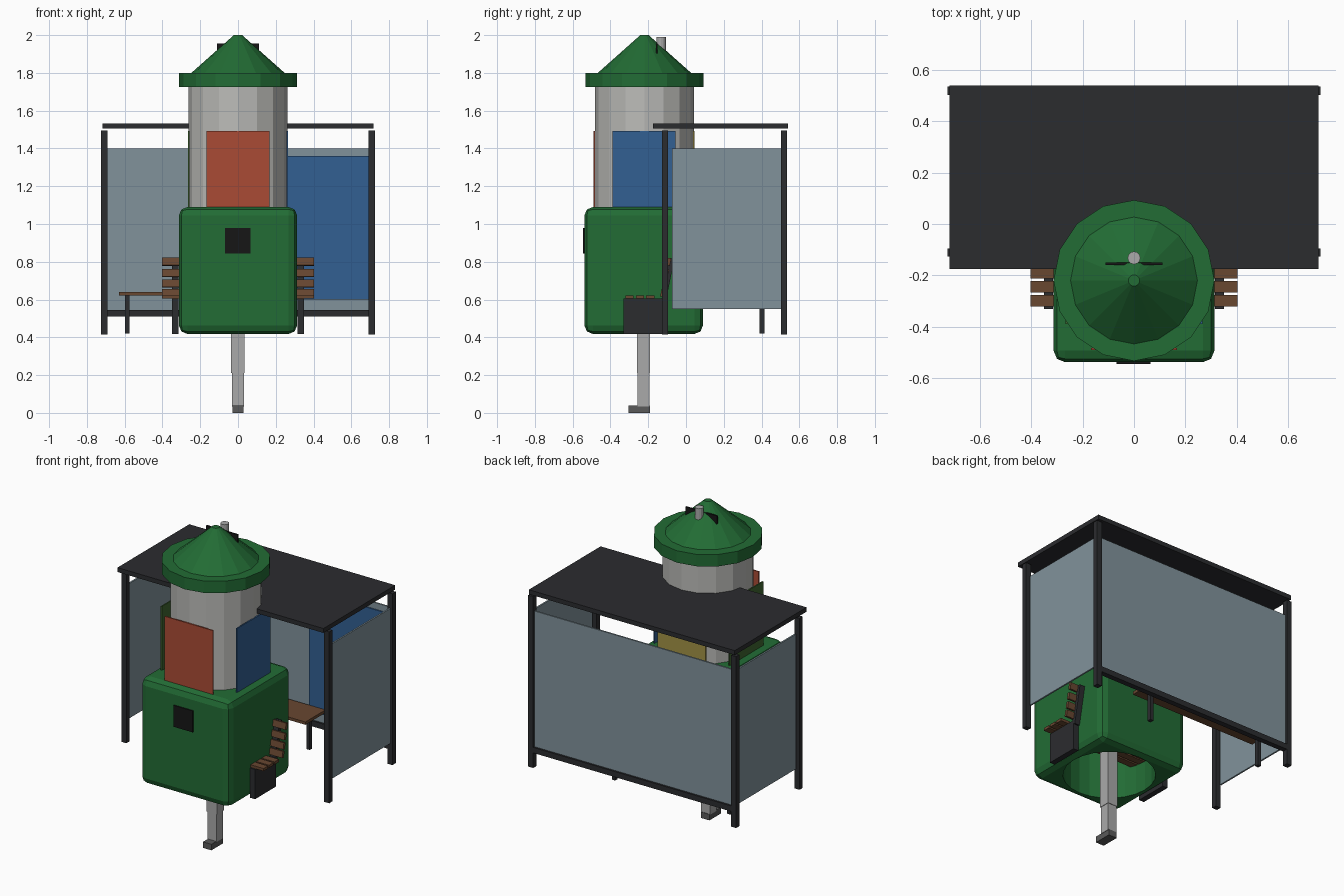
import bpy, math

if "Cube" in bpy.data.objects:
    bpy.data.objects.remove(bpy.data.objects["Cube"])


def material(name, r, g, b):
    m = bpy.data.materials.new(name)
    m.diffuse_color = (r, g, b, 1)
    m.use_nodes = True
    m.node_tree.nodes["Principled BSDF"].inputs["Base Color"].default_value = m.diffuse_color
    return m


GREEN = material("green", 0.016, 0.15, 0.035)
DARK = material("dark", 0.024, 0.025, 0.028)
BLACK = material("black", 0.008, 0.008, 0.008)
GLASS = material("glass", 0.22, 0.29, 0.33)
WOOD = material("wood", 0.14, 0.063, 0.03)
RED = material("red", 0.4, 0.07, 0.035)
BLUE = material("blue", 0.032, 0.115, 0.29)
YELLOW = material("yellow", 0.36, 0.29, 0.06)
LEAF = material("leaf", 0.05, 0.13, 0.03)
STEEL = material("steel", 0.4, 0.4, 0.4)
IRON = material("iron", 0.1, 0.1, 0.1)
PLASTER = material("plaster", 0.5, 0.5, 0.48)


def finish(o, name, mat):
    o.name = name
    o.data.materials.clear()
    o.data.materials.append(mat)
    return o


def box(name, x, y, z, mat):
    """Box from (min, max) pairs on each axis."""
    bpy.ops.mesh.primitive_cube_add(size=1, location=[(a + b) / 2 for a, b in (x, y, z)])
    o = bpy.context.object
    o.scale = [b - a for a, b in (x, y, z)]
    bpy.ops.object.transform_apply(location=False, rotation=False, scale=True)
    return finish(o, name, mat)


def cone(name, y, r1, r2, z0, z1, mat, sides=16):
    bpy.ops.mesh.primitive_cone_add(vertices=sides, radius1=r1, radius2=r2, depth=z1 - z0,
                                    location=(0, y, (z0 + z1) / 2))
    return finish(bpy.context.object, name, mat)


CY = -0.22  # tower axis

# Rounded base, open underneath
base = box("base_block", (-0.313, 0.313), (-0.538, 0.09), (0.418, 1.09), GREEN)
bev = base.modifiers.new("round", "BEVEL")
bev.width, bev.segments = 0.045, 2
cutter = cone("base_cutter", CY, 0.265, 0.265, 0.3, 0.72, GREEN, 24)
cutter.hide_render = True
cutter.hide_viewport = True
cut = base.modifiers.new("hollow", "BOOLEAN")
cut.operation, cut.object, cut.solver = "DIFFERENCE", cutter, "EXACT"
box("base_hatch", (-0.068, 0.065), (-0.545, -0.53), (0.845, 0.98), BLACK)

# Column, cap ring and conical roof
cone("column", CY, 0.263, 0.263, 1.05, 1.74, PLASTER)
cone("cap_ring", CY, 0.313, 0.313, 1.725, 1.80, GREEN)
cone("cap_cone", CY, 0.247, 0.022, 1.80, 2.0, GREEN)
cone("cap_pin", -0.132, 0.025, 0.025, 1.89, 1.99, STEEL, 12)
box("cap_bar", (-0.11, 0.11), (-0.16, -0.15), (1.90, 1.955), BLACK)

# Posters around the column
PZ = (1.08, 1.493)
box("poster_front", (-0.168, 0.168), (-0.49, -0.482), PZ, RED)
box("poster_back", (-0.168, 0.168), (0.036, 0.044), PZ, YELLOW)
box("poster_right", (0.258, 0.266), (-0.39, -0.055), PZ, BLUE)
box("poster_left", (-0.266, -0.258), (-0.39, -0.055), PZ, LEAF)

# Drain pipe below the base
box("pipe_upper", (-0.036, 0.034), (-0.26, -0.19), (0.21, 0.73), STEEL)
box("pipe_lower", (-0.033, 0.031), (-0.257, -0.193), (0.035, 0.21), STEEL)
box("pipe_foot", (-0.03, 0.028), (-0.305, -0.19), (0, 0.038), IRON)

# Shelter: roof, posts, rail and glass
box("shelter_roof", (-0.718, 0.718), (-0.175, 0.54), (1.505, 1.533), DARK)
for sx, side in ((-1, "left"), (1, "right")):
    xs = sorted((sx * 0.69, sx * 0.725))
    box(f"front_post_{side}", xs, (-0.127, -0.095), (0.415, 1.495), DARK)
    box(f"back_post_{side}", xs, (0.502, 0.536), (0.415, 1.495), DARK)
    gx = sorted((sx * 0.703, sx * 0.713))
    box(f"side_glass_{side}", gx, (-0.075, 0.502), (0.55, 1.40), GLASS)
box("back_rail", (-0.69, 0.69), (0.502, 0.536), (0.51, 0.545), DARK)
box("back_glass", (-0.69, 0.69), (0.514, 0.524), (0.545, 1.40), GLASS)
box("back_poster", (0.14, 0.69), (0.506, 0.514), (0.60, 1.36), BLUE)

# Waiting bench along the back glass
box("waiting_seat", (-0.63, 0.26), (0.30, 0.50), (0.622, 0.64), WOOD)
for x in (-0.587, 0.215):
    box("waiting_leg", (x - 0.012, x + 0.012), (0.39, 0.415), (0.42, 0.622), DARK)

# Slatted bench passing through the base
for y in (-0.299, -0.244, -0.19):
    box("seat_slat", (-0.403, 0.403), (y - 0.022, y + 0.022), (0.605, 0.622), WOOD)
tilt = math.atan2(0.04, 0.2)
for z in (0.635, 0.685, 0.74, 0.80):
    y = -0.127 + (z - 0.62) * 0.2
    slat = box("back_slat", (-0.403, 0.403), (y - 0.009, y + 0.009), (z - 0.02, z + 0.02), WOOD)
    slat.rotation_euler.x = -tilt
for sx in (-1, 1):
    xs = sorted((sx * 0.315, sx * 0.35))
    box("bench_side", xs, (-0.33, -0.12), (0.418, 0.605), DARK)
    stay = box("bench_stay", xs, (-0.11, -0.085), (0.58, 0.82), DARK)
    stay.rotation_euler.x = -tilt
